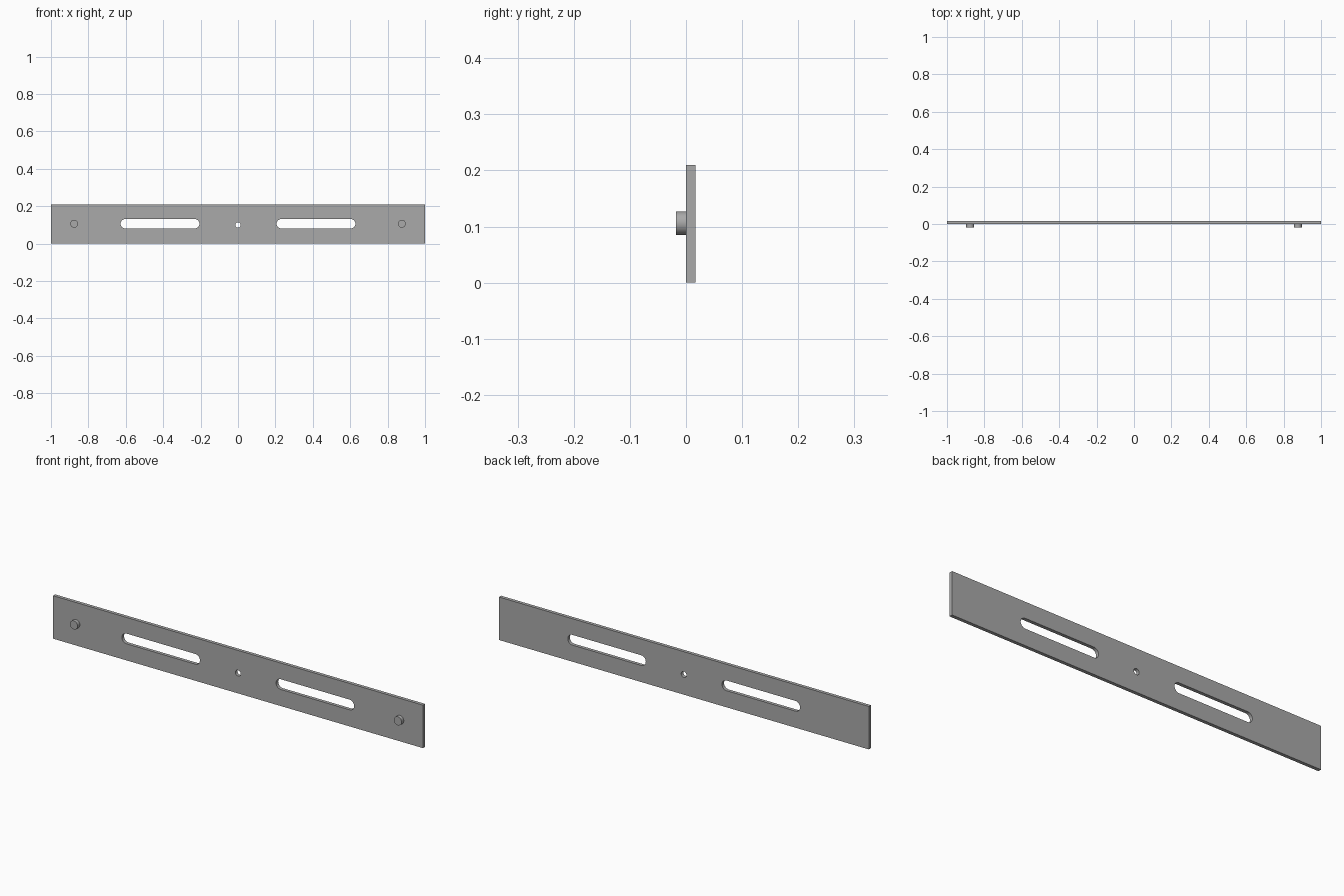
import bpy, bmesh
from math import radians, pi, cos, sin
from mathutils import Matrix

cube = bpy.data.objects.get("Cube")
if cube:
    bpy.data.objects.remove(cube, do_unlink=True)

LENGTH, HEIGHT, THICK = 2.0, 0.21, 0.0165
MID_Z = HEIGHT / 2

steel = bpy.data.materials.new("plain grey")
steel.use_nodes = True
grey = (0.4, 0.4, 0.4, 1)
steel.diffuse_color = grey
steel.node_tree.nodes["Principled BSDF"].inputs["Base Color"].default_value = grey


def add_prism(name, outline, y0, y1):
    """Extrude an (x, z) outline from y0 to y1."""
    bm = bmesh.new()
    face = bm.faces.new([bm.verts.new((x, y0, z)) for x, z in outline])
    new = bmesh.ops.extrude_face_region(bm, geom=[face])["geom"]
    bmesh.ops.translate(bm, vec=(0, y1 - y0, 0),
                        verts=[v for v in new if isinstance(v, bmesh.types.BMVert)])
    bmesh.ops.recalc_face_normals(bm, faces=bm.faces)
    mesh = bpy.data.meshes.new(name)
    bm.to_mesh(mesh)
    bm.free()
    mesh.materials.append(steel)
    obj = bpy.data.objects.new(name, mesh)
    bpy.context.collection.objects.link(obj)
    return obj


def slot(x0, x1, z, r, steps=20):
    """Outline with two round ends centred on x0 and x1."""
    right = [(x1 + r * sin(pi * i / steps), z - r * cos(pi * i / steps)) for i in range(steps + 1)]
    left = [(x0 - r * sin(pi * i / steps), z + r * cos(pi * i / steps)) for i in range(steps + 1)]
    return right + left


def circle(x, z, r, n=40):
    return [(x + r * cos(2 * pi * i / n), z + r * sin(2 * pi * i / n)) for i in range(n)]


# Flat bar
w = LENGTH / 2
plate = add_prism("plate", [(-w, 0), (w, 0), (w, HEIGHT), (-w, HEIGHT)], 0, THICK)

# Openings: two long slots and a small centre hole
openings = {
    "left_slot_cutter": slot(0.231, 0.603, MID_Z + 0.001, 0.025),
    "right_slot_cutter": slot(-0.603, -0.231, MID_Z + 0.001, 0.025),
    "centre_hole_cutter": circle(0, 0.099, 0.0145),
}
cutters = [add_prism(n, o, -0.05, 0.05) for n, o in openings.items()]
for cutter in cutters:
    mod = plate.modifiers.new(cutter.name, "BOOLEAN")
    mod.operation, mod.solver, mod.object = "DIFFERENCE", "EXACT", cutter
bpy.context.view_layer.objects.active = plate
for mod in list(plate.modifiers):
    bpy.ops.object.modifier_apply(modifier=mod.name)
for cutter in cutters:
    bpy.data.objects.remove(cutter, do_unlink=True)

# Round pegs on the front
pegs = [add_prism(side + "_peg", circle(x, MID_Z + 0.001, 0.021), -0.0175, 0.001)
        for side, x in (("left", 0.876), ("right", -0.876))]

# Smooth the round walls, keep the edges sharp
bpy.ops.object.select_all(action="DESELECT")
for obj in [plate] + pegs:
    obj.select_set(True)
bpy.ops.object.shade_smooth_by_angle(angle=radians(30))
